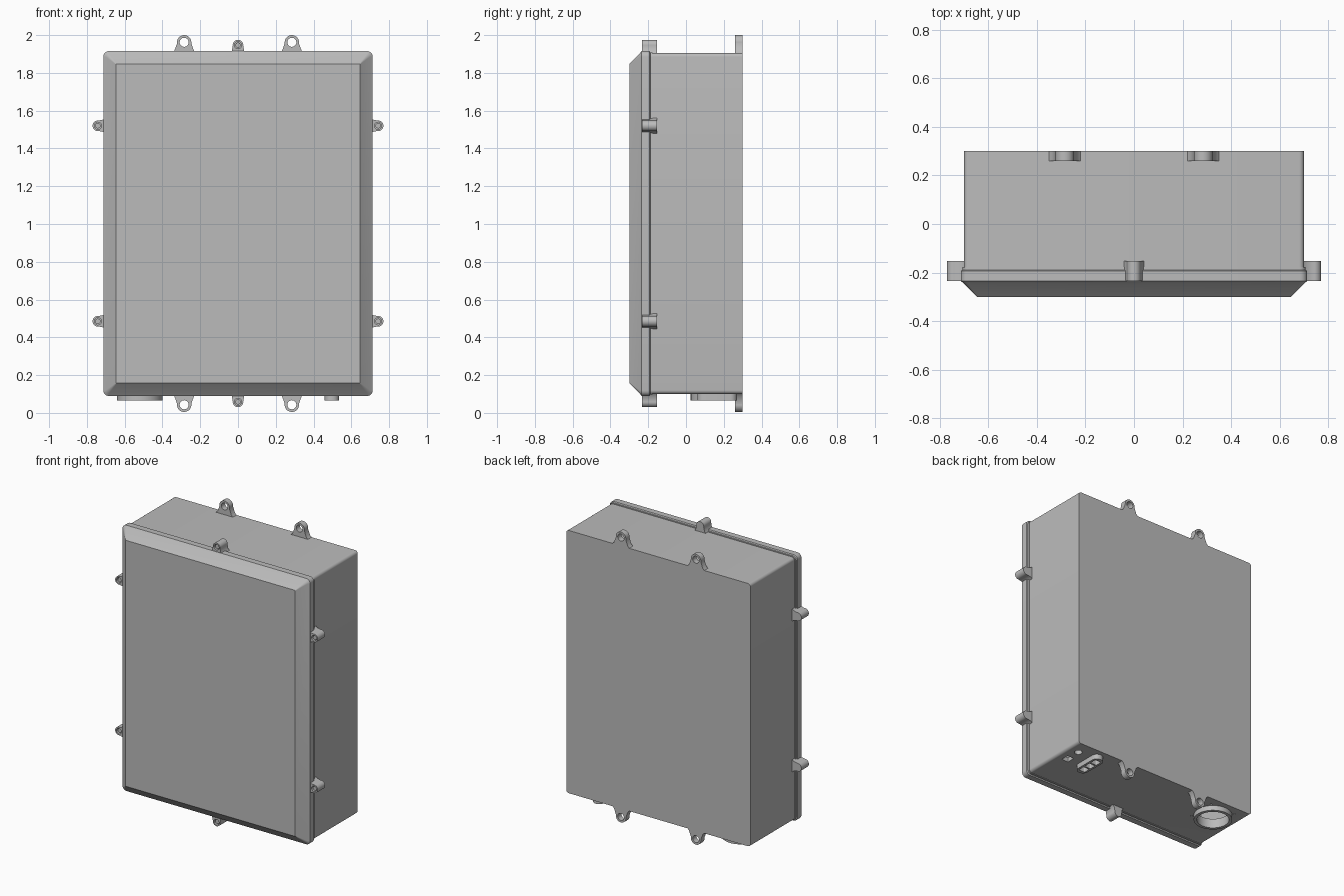
import bpy
import bmesh
from math import pi, sin, cos, radians
from mathutils import Vector, Matrix

if "Cube" in bpy.data.objects:
    bpy.data.objects.remove(bpy.data.objects["Cube"], do_unlink=True)

grey = bpy.data.materials.new("enclosure grey")
grey.use_nodes = True
GREY = (0.5, 0.5, 0.5, 1)
grey.diffuse_color = GREY
grey.node_tree.nodes["Principled BSDF"].inputs["Base Color"].default_value = GREY

MID_Z = 1.0025          # middle height of the box
HALF_W, HALF_H = 0.70, 0.9025
BACK = 0.30


# ---------- outlines ----------
def arc(cx, cy, r, a0, a1, n):
    return [(cx + r * cos(a0 + (a1 - a0) * i / n), cy + r * sin(a0 + (a1 - a0) * i / n))
            for i in range(n + 1)]


def circle(cx, cy, r, n=32):
    return arc(cx, cy, r, 0, 2 * pi, n)[:-1]


def round_rect(cx, cy, hw, hh, r, n=6):
    pts = []
    for k, (sx, sy) in enumerate([(1, 1), (-1, 1), (-1, -1), (1, -1)]):
        pts += arc(cx + sx * (hw - r), cy + sy * (hh - r), r, k * pi / 2, (k + 1) * pi / 2, n)
    return pts


def tab(center, r, base, foot):
    """Teardrop tab standing on the u axis, tip pointing to +v."""
    return [(-base, -0.02), (-base, 0), (-foot, 0.012)] + \
        arc(0, center, r, pi * 1.05, -pi * 0.05, 20) + [(foot, 0.012), (base, 0), (base, -0.02)]


def turned(outline, angle, x, z):
    m = Matrix.Rotation(angle, 2)
    return [tuple(m @ Vector(p) + Vector((x, z))) for p in outline]


# ---------- solids ----------
def loft(name, sections, axis="Y"):
    """Skin a list of (outline, depth) sections along an axis and cap both ends."""
    bm = bmesh.new()
    rings = []
    for outline, d in sections:
        rings.append([bm.verts.new((u, d, v) if axis == "Y" else (u, v, d)) for u, v in outline])
    for a, b in zip(rings, rings[1:]):
        for i in range(len(a)):
            j = (i + 1) % len(a)
            bm.faces.new((a[i], a[j], b[j], b[i]))
    bm.faces.new(rings[0])
    bm.faces.new(rings[-1])
    bmesh.ops.recalc_face_normals(bm, faces=bm.faces)
    mesh = bpy.data.meshes.new(name)
    bm.to_mesh(mesh)
    bm.free()
    mesh.materials.append(grey)
    obj = bpy.data.objects.new(name, mesh)
    bpy.context.collection.objects.link(obj)
    return obj


def prism(name, outline, lo, hi, axis="Y"):
    return loft(name, [(outline, lo), (outline, hi)], axis)


def activate(obj):
    bpy.ops.object.select_all(action="DESELECT")
    obj.select_set(True)
    bpy.context.view_layer.objects.active = obj


def cut(targets, cutter):
    cutter.hide_render = True
    for t in targets:
        mod = t.modifiers.new("cut", "BOOLEAN")
        mod.operation = "DIFFERENCE"
        mod.solver = "EXACT"
        mod.object = cutter
        activate(t)
        bpy.ops.object.modifier_apply(modifier=mod.name)
    bpy.data.objects.remove(cutter, do_unlink=True)


def smooth(obj):
    activate(obj)
    bpy.ops.object.shade_smooth_by_angle(angle=radians(30))


parts = []

# ---------- hollow box ----------
body = prism("box_body", round_rect(0, MID_Z, HALF_W, HALF_H, 0.02), -0.185, BACK)
cut([body], prism("cavity", round_rect(0, MID_Z, HALF_W - 0.03, HALF_H - 0.03, 0.01), -0.15, 0.27))

# ---------- lid with bevelled front and stepped rim ----------
lid_steps = [(-0.30, 0.645, 0.003), (-0.245, 0.70, 0.018), (-0.235, 0.713, 0.03),
             (-0.193, 0.713, 0.03), (-0.189, 0.706, 0.025), (-0.178, 0.706, 0.025)]
lid = loft("lid", [(round_rect(0, MID_Z, w, w + 0.2, r), y) for y, w, r in lid_steps])
parts += [body, lid]

# ---------- screw lugs around the lid ----------
lug_spots = [("top", 0, 0, MID_Z + HALF_H), ("bottom", pi, 0, MID_Z - HALF_H)]
for level, z in (("upper", 1.52), ("lower", 0.485)):
    lug_spots += [(level + "_left", -pi / 2, HALF_W, z), (level + "_right", pi / 2, -HALF_W, z)]

for label, angle, x, z in lug_spots:
    lug = prism("lug_" + label, turned(tab(0.042, 0.028, 0.042, 0.033), angle, x, z), -0.234, -0.153)
    hole = turned(circle(0, 0.042, 0.019, 20), angle, x, z)
    cut([lug], prism("screw_hole", hole, -0.26, -0.20))
    screw = prism("screw_" + label, turned(circle(0, 0.042, 0.014, 20), angle, x, z), -0.225, -0.195)
    parts += [lug, screw]

# ---------- wall mounting ears on the back ----------
for side, x in (("left", 0.285), ("right", -0.285)):
    for level, angle, z in (("top", 0, MID_Z + HALF_H), ("bottom", pi, MID_Z - HALF_H)):
        ear = prism(f"mounting_ear_{level}_{side}",
                    turned(tab(0.057, 0.038, 0.064, 0.052), angle, x, z), 0.26, BACK)
        cut([ear], prism("ear_hole", turned(circle(0, 0.057, 0.024), angle, x, z), 0.2, 0.4))
        parts.append(ear)

# ---------- cable ring under the box ----------
RX, RY = -0.52, 0.145
ring = prism("cable_ring", circle(RX, RY, 0.12, 48), 0.066, 0.105, "Z")
cut([body, ring], prism("ring_bore", circle(RX, RY, 0.10, 48), 0, 0.2, "Z"))
for sx in (-1, 1):
    for sy in (-1, 1):
        cut([body], prism("pin_hole", circle(RX + sx * 0.095, RY + sy * 0.095, 0.007, 12),
                          0, 0.12, "Z"))

# ---------- slotted connector under the box ----------
CX, CY = 0.497, 0.165
connector = prism("connector", round_rect(CX, CY, 0.038, 0.105, 0.036), 0.066, 0.105, "Z")
for i in (-1, 0, 1):
    cut([body, connector], prism("window", round_rect(CX, CY + i * 0.057, 0.024, 0.023, 0.008),
                                 0, 0.2, "Z"))
parts += [ring, connector]

# ---------- round and square ports in the bottom ----------
cut([body], prism("round_port", circle(0.625, 0.205, 0.025), 0, 0.2, "Z"))
cut([body], prism("square_port", round_rect(0.622, 0.10, 0.025, 0.028, 0.003), 0, 0.2, "Z"))

for p in parts:
    smooth(p)
